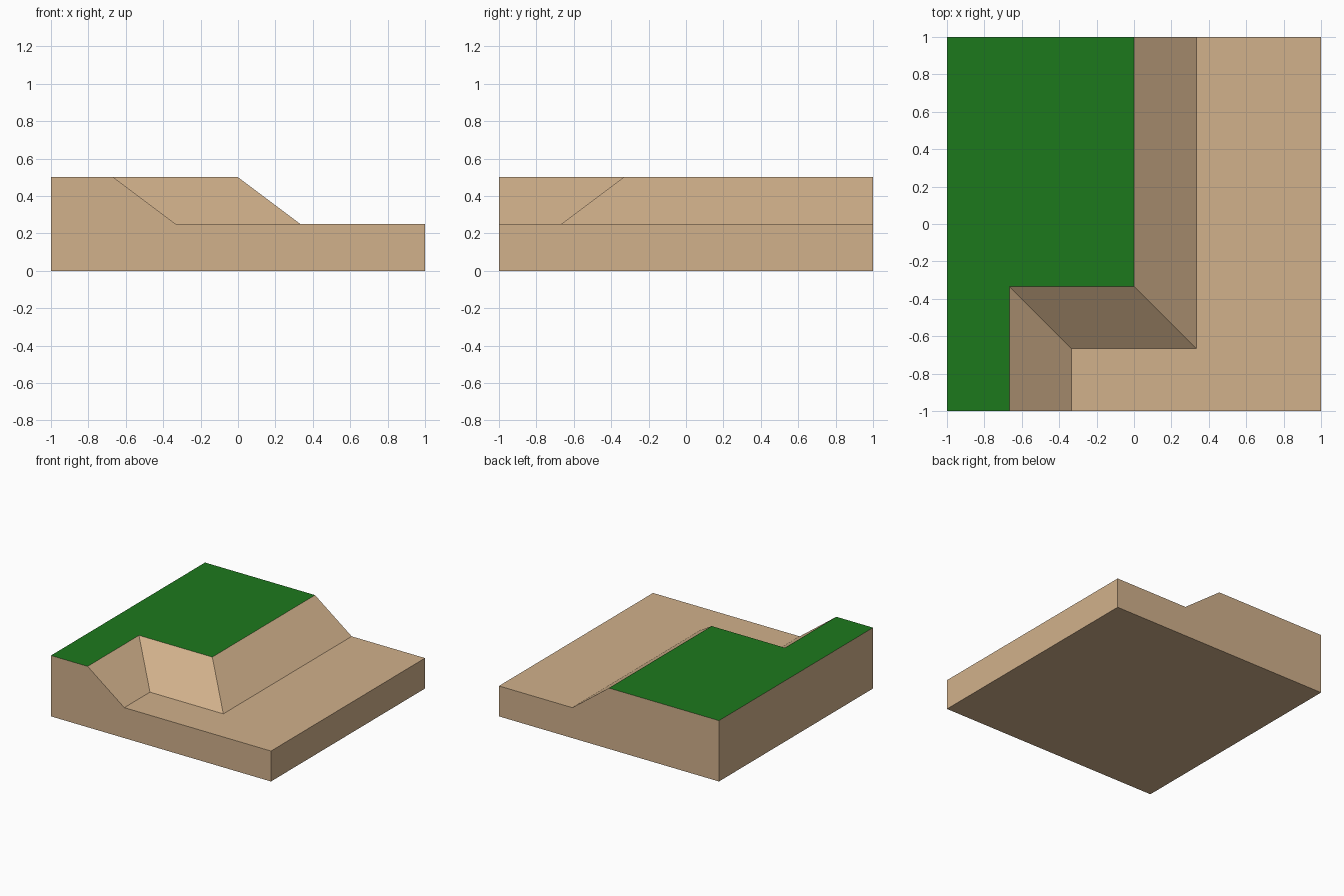
import bpy, bmesh

if "Cube" in bpy.data.objects:
    bpy.data.objects.remove(bpy.data.objects["Cube"])

LOW, HIGH, T = 0.25, 0.5, 1 / 3


def material(name, rgb):
    m = bpy.data.materials.new(name)
    m.diffuse_color = (*rgb, 1)
    m.use_nodes = True
    m.node_tree.nodes["Principled BSDF"].inputs["Base Color"].default_value = m.diffuse_color
    return m


bm = bmesh.new()


def path(points, z):
    return [bm.verts.new((x, y, z)) for x, y in points]


# Cliff crest and foot, both running front to back
crest = path([(-2 * T, -1), (-2 * T, -T), (0, -T), (0, 1)], HIGH)
foot = path([(-T, -1), (-T, -2 * T), (T, -2 * T), (T, 1)], LOW)

# Outer corners of the plateau, the low ground and the base (front, back)
high_f, high_b = path([(-1, -1), (-1, 1)], HIGH)
low_f, low_b = path([(1, -1), (1, 1)], LOW)
lf, rf, rb, lb = path([(-1, -1), (1, -1), (1, 1), (-1, 1)], 0)

# Grass plateau
grass = bm.faces.new([high_f, *crest, high_b])
grass.material_index = 1

# Low ground and cliff slopes
bm.faces.new([*reversed(foot), low_f, low_b])
for i in range(3):
    bm.faces.new([crest[i], foot[i], foot[i + 1], crest[i + 1]])

# Side walls and underside
bm.faces.new([lf, rf, low_f, foot[0], crest[0], high_f])
bm.faces.new([rb, lb, high_b, crest[-1], foot[-1], low_b])
bm.faces.new([rf, rb, low_b, low_f])
bm.faces.new([lb, lf, high_f, high_b])
bm.faces.new([lf, lb, rb, rf])
bmesh.ops.recalc_face_normals(bm, faces=bm.faces)

mesh = bpy.data.meshes.new("cliff_tile")
bm.to_mesh(mesh)
bm.free()
mesh.materials.append(material("earth", (0.64, 0.44, 0.26)))
mesh.materials.append(material("grass", (0.012, 0.19, 0.012)))
bpy.context.collection.objects.link(bpy.data.objects.new("cliff_tile", mesh))
